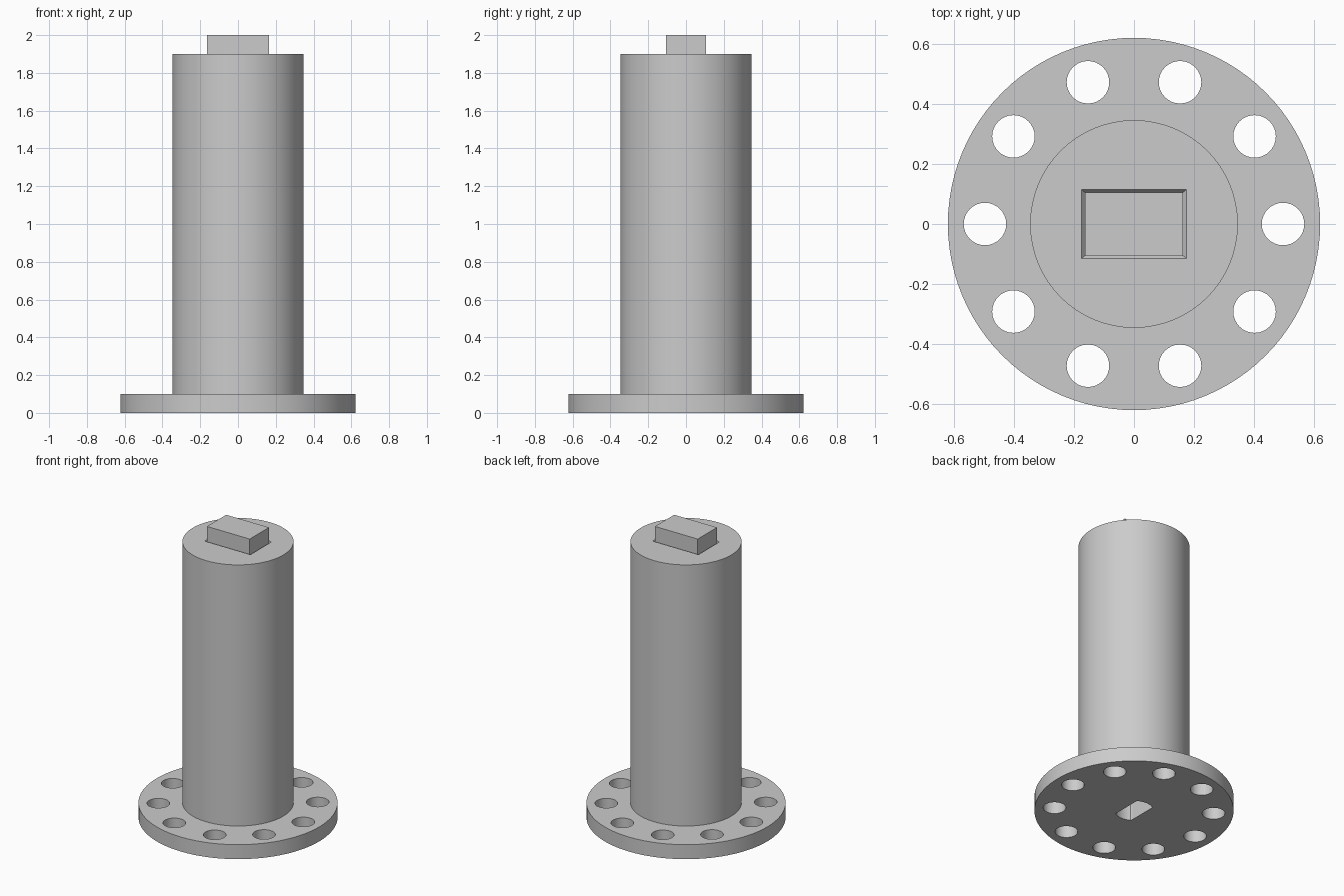
import bpy
import bmesh
from math import cos, sin, tau, radians

cube = bpy.data.objects.get("Cube")
if cube:
    bpy.data.objects.remove(cube, do_unlink=True)

# Single plain grey
GREY = (0.6, 0.6, 0.6, 1.0)
grey = bpy.data.materials.new("plain grey")
grey.use_nodes = True
grey.diffuse_color = GREY
grey.node_tree.nodes["Principled BSDF"].inputs["Base Color"].default_value = GREY


def prism(name, outline, z0, z1, top_outline=None):
    """Solid between two matching outlines at heights z0 and z1."""
    bm = bmesh.new()
    low = [bm.verts.new((x, y, z0)) for x, y in outline]
    high = [bm.verts.new((x, y, z1)) for x, y in top_outline or outline]
    n = len(low)
    bm.faces.new(low[::-1])
    bm.faces.new(high)
    for i in range(n):
        j = (i + 1) % n
        bm.faces.new((low[i], low[j], high[j], high[i]))
    mesh = bpy.data.meshes.new(name)
    bm.to_mesh(mesh)
    bm.free()
    mesh.materials.append(grey)
    obj = bpy.data.objects.new(name, mesh)
    bpy.context.collection.objects.link(obj)
    return obj


def circle(radius, sides, cx=0.0, cy=0.0):
    return [(cx + radius * cos(tau * i / sides), cy + radius * sin(tau * i / sides))
            for i in range(sides)]


def rectangle(w, d):
    return [(-w / 2, -d / 2), (w / 2, -d / 2), (w / 2, d / 2), (-w / 2, d / 2)]


def select_only(obj):
    bpy.ops.object.select_all(action='DESELECT')
    obj.select_set(True)
    bpy.context.view_layer.objects.active = obj


def cut(target, cutters):
    select_only(target)
    for cutter in cutters:
        mod = target.modifiers.new("cut", 'BOOLEAN')
        mod.operation = 'DIFFERENCE'
        mod.solver = 'EXACT'
        mod.object = cutter
        bpy.ops.object.modifier_apply(modifier=mod.name)


# Main parts
flange = prism("flange", circle(0.622, 96), 0, 0.1)
shaft = prism("shaft", circle(0.347, 64), 0.1, 1.9)
drive_tab = prism("drive_tab", rectangle(0.326, 0.21), 1.88, 2.0)

# Ring of bolt holes
bolt_holes = []
for k in range(10):
    a = tau * k / 10
    bolt_holes.append(prism("bolt_hole_cutter",
                            circle(0.071, 32, 0.498 * cos(a), 0.498 * sin(a)), -0.1, 0.2))

# Socket in the underside: a round hole with two flats
flat = 0.064
socket_outline = [(max(-flat, min(flat, x)), y) for x, y in circle(0.122, 48)]
socket = prism("socket_cutter", socket_outline, -0.1, 0.5)

# Shallow sloped groove around the tab
groove = prism("groove_cutter", rectangle(0.326, 0.21), 1.885, 1.915,
               rectangle(0.374, 0.25))

cut(flange, bolt_holes + [socket])
cut(shaft, [socket, groove])
for helper in bolt_holes + [socket, groove]:
    bpy.data.objects.remove(helper, do_unlink=True)

# Smooth round walls, crisp rims
for part in (flange, shaft):
    select_only(part)
    bpy.ops.object.shade_smooth_by_angle(angle=radians(30))
